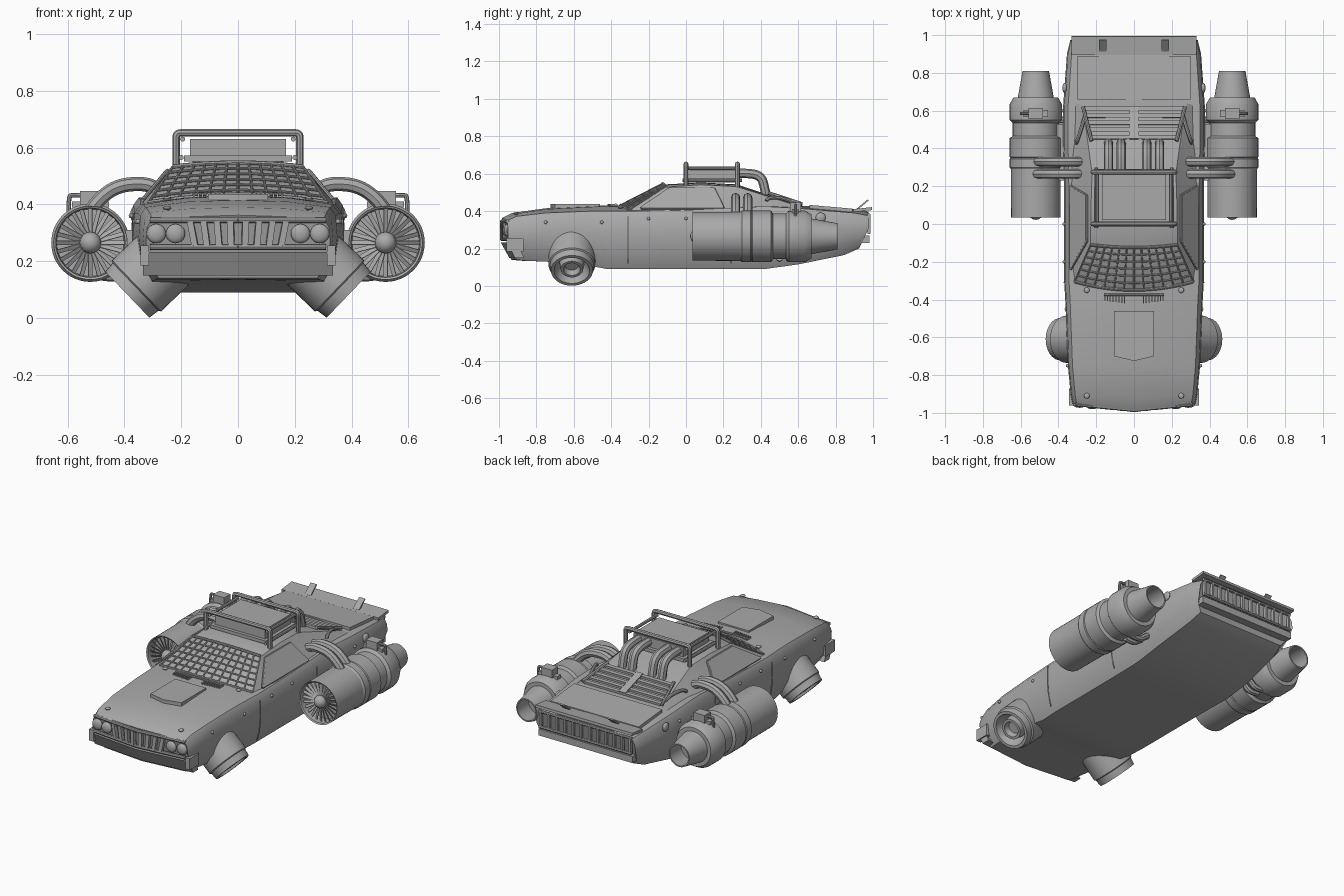
import bpy, bmesh
from math import radians, pi, sin, cos
from mathutils import Matrix, Vector

cube = bpy.data.objects.get("Cube")
if cube:
    bpy.data.objects.remove(cube)

grey = bpy.data.materials.new("primer_grey")
grey.use_nodes = True
grey.diffuse_color = (0.4, 0.4, 0.4, 1)
grey.node_tree.nodes["Principled BSDF"].inputs["Base Color"].default_value = (0.4, 0.4, 0.4, 1)
parts = []


def link(name, data, mirror):
    ob = bpy.data.objects.new(name, data)
    bpy.context.scene.collection.objects.link(ob)
    data.materials.append(grey)
    if mirror:
        ob.modifiers.new("Mirror", "MIRROR")
    parts.append(ob)
    return ob


def finish(name, bm, mirror=False):
    bmesh.ops.recalc_face_normals(bm, faces=bm.faces)
    me = bpy.data.meshes.new(name)
    bm.to_mesh(me)
    bm.free()
    return link(name, me, mirror)


def boxes(name, items, mirror=False):
    """items: (centre, size, optional rotation matrix)"""
    bm = bmesh.new()
    for c, s, *r in items:
        m = Matrix.Translation(c) @ (r[0] if r else Matrix()) @ Matrix.Diagonal((*s, 1))
        bmesh.ops.create_cube(bm, size=1, matrix=m)
    return finish(name, bm, mirror)


def balls(name, centres, r, scale=(1, 1, 1), mirror=False):
    bm = bmesh.new()
    for c in centres:
        m = Matrix.Translation(c) @ Matrix.Diagonal((*scale, 1))
        bmesh.ops.create_uvsphere(bm, u_segments=16, v_segments=10, radius=r, matrix=m)
    return finish(name, bm, mirror)


def tubes(name, paths, r, mirror=False):
    cu = bpy.data.curves.new(name, "CURVE")
    cu.dimensions, cu.bevel_depth, cu.bevel_resolution = "3D", r, 2
    cu.use_fill_caps, cu.resolution_u = True, 6
    for path in paths:
        sp = cu.splines.new("NURBS")
        sp.points.add(len(path) - 1)
        for p, co in zip(sp.points, path):
            p.co = (*co, 1)
        sp.order_u, sp.use_endpoint_u = min(3, len(path)), True
    return link(name, cu, mirror)


def grid(bm, rows):
    vs = [[bm.verts.new(p) for p in row] for row in rows]
    for a, b in zip(vs, vs[1:]):
        for i in range(len(a) - 1):
            bm.faces.new((a[i], a[i + 1], b[i + 1], b[i]))
    return vs


def lathe(name, profile, matrix, segs=40, mirror=False):
    bm = bmesh.new()
    rows = [[matrix @ Vector((r * cos(k * 2 * pi / segs), r * sin(k * 2 * pi / segs), z))
             for r, z in profile] for k in range(segs + 1)]
    grid(bm, rows)
    bmesh.ops.remove_doubles(bm, verts=bm.verts, dist=1e-5)
    return finish(name, bm, mirror)


def prism(name, pts, move, mirror=False):
    bm = bmesh.new()
    face = bm.faces.new([bm.verts.new(p) for p in pts])
    ext = bmesh.ops.extrude_face_region(bm, geom=[face])["geom"]
    bmesh.ops.translate(bm, vec=move, verts=[v for v in ext if isinstance(v, bmesh.types.BMVert)])
    return finish(name, bm, mirror)


# Lower body: stations of y, half width, floor, shoulder and centre height
stations = [(-.985, .325, .14, .35, .362), (-.93, .335, .135, .372, .39), (-.75, .35, .13, .39, .415),
            (-.5, .36, .105, .4, .428), (-.42, .363, .09, .4, .43), (-.3, .37, .09, .4, .43),
            (0, .37, .09, .405, .43), (.3, .372, .09, .42, .43), (.42, .376, .09, .425, .432),
            (.6, .377, .115, .415, .43), (.9, .355, .165, .39, .41), (.975, .337, .2, .375, .398)]


def body_row(y, w, zb, zs, zc):
    h = zs - zb
    half = [(0, zb), (.86 * w, zb), (.97 * w, zb + .25 * h), (w, zb + .6 * h),
            (.985 * w, zs - .03), (.93 * w, zs), (.5 * w, zc - .005), (0, zc)]
    f = min(1, max(0, (-.75 - y) / .235))
    g = min(1, max(0, (y - .6) / .375))
    return [(x, y + f * (.1 * x + .45 * max(0, .25 - z)) - g * .5 * max(0, .3 - z), z) for x, z in half]


bm = bmesh.new()
shell = grid(bm, [body_row(*s) for s in stations])
for end in (shell[0], shell[-1]):
    for i in range(3):
        bm.faces.new((end[i], end[i + 1], end[6 - i], end[7 - i]))
finish("body", bm, True)

# Cabin: rows of y, centre height, half width, bow and crown drop
cabin = [(-.35, .427, .315, .045, .025), (-.125, .542, .23, .015, .014), (.08, .553, .228, 0, .012),
         (.27, .543, .222, 0, .012), (.62, .428, .27, 0, .005)]
sills = [(.335, -.33, .39), (.345, -.1, .395), (.345, .08, .395), (.345, .38, .4), (.32, .68, .4)]


def surf(row, u, lift=0):
    y, z, w, bow, drop = row
    return (w * u, y + bow * u * u, z - drop * u * u + lift)


def between(a, b, t):
    return [p + (q - p) * t for p, q in zip(a, b)]


bm = bmesh.new()
grid(bm, [[surf(r, i / 4) for i in range(5)] + [s] for r, s in zip(cabin, sills)])
finish("cabin", bm, True)

# Windscreen mesh guard
steps = [k / 6 for k in range(-6, 7)]
glass = lambda u, v: surf(between(cabin[0], cabin[1], v), u, .005)
tubes("windscreen_guard", [[glass(u, v / 6) for u in steps] for v in range(7)]
      + [[glass(u, 0), glass(u, 1)] for u in steps], .0045)
tubes("windscreen_rim", [[glass(s * u, v) for u in steps] for s, v in ((1, 0), (1, 1))], .008)

# Side windows and door seams
side = lambda y, t: (.349 - .113 * t, y, .4 + .135 * t)
window = [side(-.24, .12), side(-.09, .88), side(.15, .88), side(.2, .12)]
prism("side_window", window, (.006, 0, .004), True)
ring = window + window[:1]
tubes("window_trim", list(zip(ring, ring[1:])), .007, True)
tubes("door_seam", [[(.372 * k, y, z) for k, z in ((.99, .37), (1, .28), (.975, .17), (.93, .12))]
                    for y in (-.31, .24)], .003, True)

# Bonnet scoop, vents and fasteners
prism("bonnet_scoop", [(-.105, -.46, .41), (-.105, -.7, .41), (0, -.725, .41), (.105, -.7, .41),
                       (.105, -.46, .41)], (0, 0, .027))
boxes("bonnet_vents", [((.05 + .015 * k, -.4 + .002 * k, .432), (.007, .04, .012)) for k in range(8)], True)
tubes("wiper_bar", [[(-.16, -.375, .436), (.16, -.375, .436)]], .006)
balls("bonnet_pins", [(.25, -.91, .387), (.25, -.35, .42)], .015, (1, 1, .5), True)
balls("body_rivets", [(.352, -.75, .34), (.358, -.45, .34), (.37, -.2, .36), (.37, 0, .36), (.376, .6, .36)],
      .009, mirror=True)
balls("fuel_cap", [(.366, .72, .365)], .027, (.5, 1, 1), True)

# Front grille, headlights and bumper
nose = lambda x: -.985 + .1 * abs(x)
tubes("grille_frame", [[(0, nose(0), z), (.31, nose(.31), z)] for z in (.25, .345)], .01, True)
tilt = Matrix.Rotation(radians(6), 4, "Z")
boxes("grille_teeth", [((x, nose(x), .297), (.022, .022, .085), tilt @ Matrix.Rotation(x * 1.2, 4, "Y"))
                       for x in (.025, .07, .115, .16)], True)
balls("headlights", [(x, nose(x), .297) for x in (.22, .288)], .034, (1, .5, 1), True)
prism("front_bumper", [(0, -.99, .232), (.335, -.955, .232), (.335, -.915, .15), (0, -.945, .15)],
      (0, .05, 0), True)
boxes("bumper_corner", [((.328, -.915, .22), (.03, .09, .07))], True)

# Wheel pods turned outward and down
pod_axis = Vector((.72, 0, -.69)).to_track_quat("Z", "Y").to_matrix().to_4x4()
lathe("wheel_pod", [(0, -.04), (.035, -.04), (.045, -.01), (.06, -.01), (.066, -.06), (.085, -.03),
                    (.095, 0), (.112, 0), (.117, -.04), (.125, -.045), (.125, -.25), (0, -.25)],
      Matrix.Translation((.39, -.61, .082)) @ pod_axis, mirror=True)

# Jet engines with fan, hub and nozzle
jet = Matrix.Translation((.52, 0, .265)) @ Matrix.Rotation(-pi / 2, 4, "X")
lathe("jet_engine", [(0, .1), (.118, .1), (.122, .04), (.13, .035), (.131, .29), (.138, .3), (.138, .345),
                     (.134, .35), (.138, .355), (.138, .455), (.122, .465), (.122, .535), (.138, .55),
                     (.138, .635), (.118, .67), (.095, .67), (.07, .81), (.062, .81), (.072, .69), (0, .69)],
      jet, 48, True)
boxes("fan_blades", [(jet @ Vector((.078 * cos(a), .078 * sin(a), .065)), (.088, .016, .003),
                      jet.to_3x3().to_4x4() @ Matrix.Rotation(a, 4, "Z") @ Matrix.Rotation(radians(30), 4, "X"))
                     for a in [k * pi / 12 for k in range(24)]], True)
balls("fan_hub", [(.52, .06, .265)], .038, mirror=True)
boxes("jet_pylon", [((.39, .38, .27), (.08, .3, .08))], True)
boxes("jet_top_box", [((.52, .585, .422), (.075, .06, .05)), ((.52, .585, .4), (.13, .035, .02))], True)
tubes("jet_top_hose", [[(.55, .585, .432), (.585, .585, .432), (.597, .585, .43), (.597, .585, .36)]], .008, True)
tubes("jet_feed_pipes", [[(.53, y, .36), (.5, y, .41), (.43, y, .465), (.34, y, .475), (.29, y, .46),
                          (.23, y, .42)] for y in (.265, .33)], .025, True)
tubes("jet_lower_hoses", [[(.34, y, .2), (.39, y, .17), (.42, y, .14), (.48, y, .15)] for y in (.5, .55)],
      .018, True)

# Roof pack, rack and exhaust pipes
boxes("roof_pack", [((0, .145, .6), (.34, .25, .06)), ((0, .145, .562), (.38, .29, .02))])
hoop = lambda y: [(.218, y, .53), (.218, y, .62), (.218, y, .652), (.185, y, .652), (0, y, .652)]
tubes("roof_hoops", [hoop(0), hoop(.275)], .013, True)
tubes("roof_rails", [[(.195, 0, .63), (.195, .275, .63)], [(.2, -.02, .565), (.2, .3, .565)]], .009, True)
tubes("exhaust_pipes", [[(x, .22, .6), (x, .32, .605), (x, .4, .59), (x, .42, .53), (x, .43, .47)]
                        for x in (.068, .135)], .025, True)

# Rear window louvres
slope = Matrix.Rotation(radians(-6), 4, "X")
back = lambda y: .543 - (y - .27) * .3286
boxes("rear_louvres", [((0, y, back(y) + .006), (.44 + .5 * (y - .45), .022, .014), slope)
                       for y in (.46, .498, .536, .574, .612)])
lean = Matrix.Rotation(radians(-18), 4, "X")
boxes("louvre_rib", [((0, .535, back(.535) + .01), (.045, .18, .016), lean)])
tubes("sail_bars", [[(.305, .43, .455), (.3, .44, .48), (.262, .56, .46), (.26, .57, .44)],
                    [(.225, .44, back(.44) + .01), (.27, .62, back(.62) + .01)]], .01, True)

# Boot lid, spoiler and tail
prism("boot_lid", [(-.3, .66, .4), (.3, .66, .4), (.3, .89, .38), (-.3, .89, .38)], (0, 0, .033))
boxes("spoiler", [((0, .945, .408), (.66, .1, .016), Matrix.Rotation(radians(6), 4, "X"))])
boxes("spoiler_tabs", [((.165, .945, .435), (.04, .075, .008), Matrix.Rotation(radians(40), 4, "X"))], True)
tubes("tail_frame", [[(-.315, .978, z), (.315, .978, z)] for z in (.285, .38)], .009)
boxes("tail_bars", [((.03 + .055 * k, .976, .333), (.012, .02, .09)) for k in range(6)], True)
boxes("rear_bumper", [((0, .955, .25), (.64, .05, .04))])

# Turn curves into meshes and shade smooth, keeping hard edges
bpy.ops.object.select_all(action="DESELECT")
for ob in parts:
    ob.select_set(ob.type == "CURVE")
    if ob.type == "CURVE":
        bpy.context.view_layer.objects.active = ob
bpy.ops.object.convert(target="MESH")
for ob in parts:
    ob.select_set(True)
bpy.ops.object.shade_smooth_by_angle(angle=radians(32))
